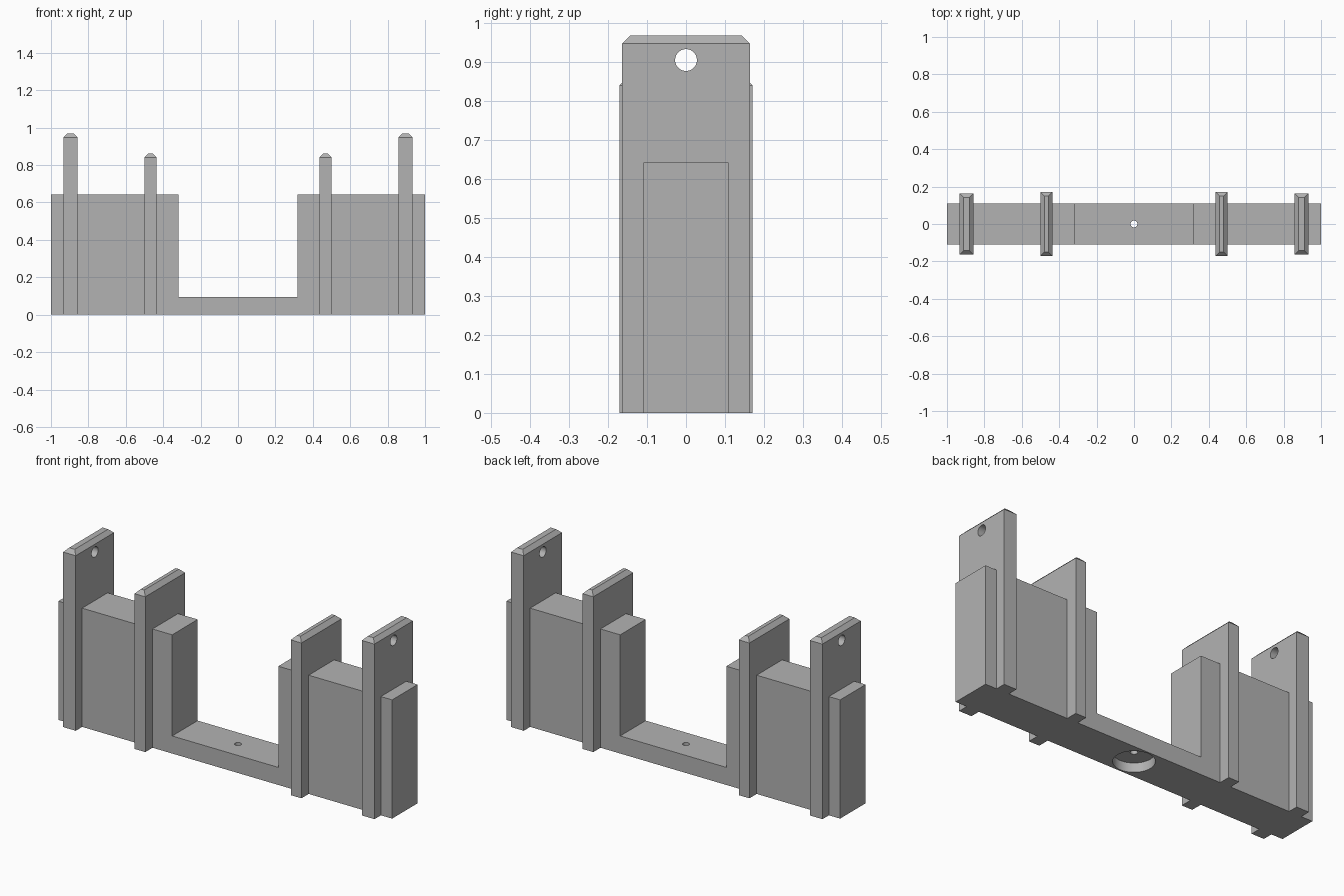
import bpy, bmesh, math
from mathutils import Matrix

if "Cube" in bpy.data.objects:
    bpy.data.objects.remove(bpy.data.objects["Cube"])

grey = bpy.data.materials.new("plain grey")
grey.diffuse_color = (0.45, 0.45, 0.45, 1)
grey.use_nodes = True
grey.node_tree.nodes["Principled BSDF"].inputs["Base Color"].default_value = grey.diffuse_color


def finish(name, bm):
    bmesh.ops.recalc_face_normals(bm, faces=bm.faces)
    mesh = bpy.data.meshes.new(name)
    bm.to_mesh(mesh)
    bm.free()
    mesh.materials.append(grey)
    ob = bpy.data.objects.new(name, mesh)
    bpy.context.collection.objects.link(ob)
    return ob


def plate(name, x, half_thick, half_depth, shoulder, chamfer):
    """Upright plate whose top tapers in on all four sides."""
    bm = bmesh.new()
    rings = []
    for z, c in ((0, 0), (shoulder, 0), (shoulder + chamfer, chamfer)):
        a, b = half_thick - c, half_depth - c
        rings.append([bm.verts.new((x + sx * a, sy * b, z))
                      for sx, sy in ((-1, -1), (1, -1), (1, 1), (-1, 1))])
    bm.faces.new(rings[0])
    bm.faces.new(rings[-1])
    for lo, hi in zip(rings, rings[1:]):
        for i in range(4):
            j = (i + 1) % 4
            bm.faces.new((lo[i], lo[j], hi[j], hi[i]))
    return finish(name, bm)


def cylinder(name, radius, length, centre, along_x=False):
    bm = bmesh.new()
    m = Matrix.Translation(centre)
    if along_x:
        m = m @ Matrix.Rotation(math.pi / 2, 4, 'Y')
    bmesh.ops.create_cone(bm, cap_ends=True, segments=48, radius1=radius,
                          radius2=radius, depth=length, matrix=m)
    return finish(name, bm)


def combine(target, tool, operation):
    """Apply a boolean and remove its helper."""
    mod = target.modifiers.new(operation, 'BOOLEAN')
    mod.operation, mod.solver, mod.object = operation, 'EXACT', tool
    bpy.context.view_layer.objects.active = target
    bpy.ops.object.modifier_apply(modifier=mod.name)
    bpy.data.objects.remove(tool, do_unlink=True)


# U-shaped body: two tall blocks on a thin bridge
bm = bmesh.new()
profile = [(-1, 0), (1, 0), (1, .643), (.318, .643),
           (.318, .095), (-.318, .095), (-.318, .643), (-1, .643)]
face = bm.faces.new([bm.verts.new((x, -.109, z)) for x, z in profile])
ext = bmesh.ops.extrude_face_region(bm, geom=[face])
bmesh.ops.translate(bm, vec=(0, .218, 0),
                    verts=[v for v in ext["geom"] if isinstance(v, bmesh.types.BMVert)])
body = finish("bracket_body", bm)

# Upright plates, mirrored on both sides
for s in (-1, 1):
    outer = plate("outer_plate", s * .895, .0375, .164, .948, .021)
    combine(outer, cylinder("pin_hole", .028, .2, (s * .895, 0, .906), True), 'DIFFERENCE')
    combine(body, outer, 'UNION')
    combine(body, plate("inner_plate", s * .468, .032, .171, .841, .022), 'UNION')

# Screw hole through the bridge and round recess underneath
combine(body, cylinder("recess", .1, .1, (0, 0, 0)), 'DIFFERENCE')
combine(body, cylinder("screw_hole", .018, .4, (0, 0, .05)), 'DIFFERENCE')

body.data.materials.clear()
body.data.materials.append(grey)
for p in body.data.polygons:
    p.material_index = 0
bpy.ops.object.select_all(action='DESELECT')
body.select_set(True)
bpy.context.view_layer.objects.active = body
bpy.ops.object.shade_smooth_by_angle(angle=math.radians(25))
